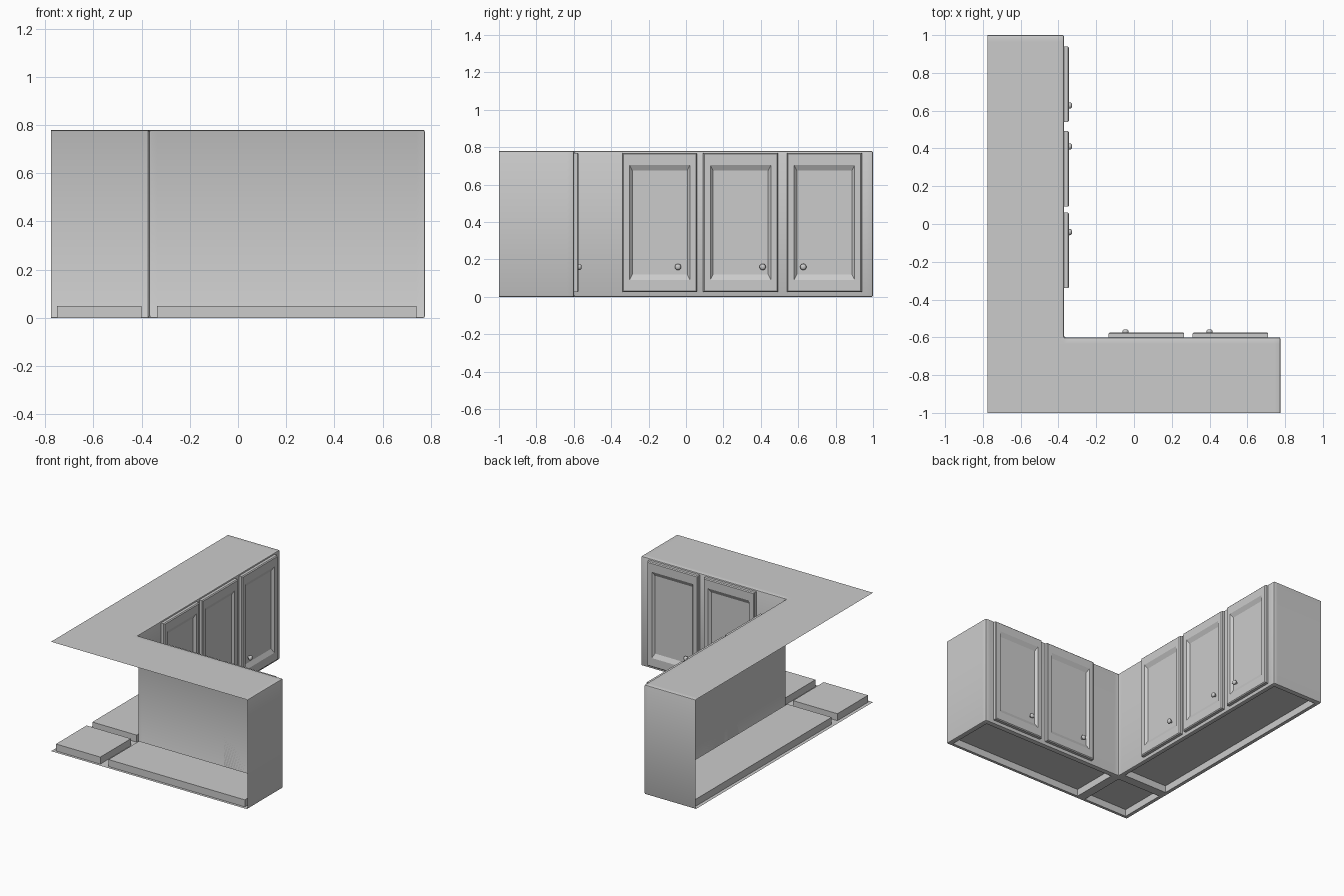
import bpy, bmesh, math
from mathutils import Vector

if "Cube" in bpy.data.objects:
    bpy.data.objects.remove(bpy.data.objects["Cube"])

H = 0.78
WALL_X, WALL_Y = -0.37, -0.60     # inner faces of the two legs


def finish(bm, name, smooth=None):
    me = bpy.data.meshes.new(name)
    bm.to_mesh(me)
    bm.free()
    ob = bpy.data.objects.new(name, me)
    bpy.context.collection.objects.link(ob)
    if smooth:
        bpy.ops.object.select_all(action='DESELECT')
        ob.select_set(True)
        bpy.context.view_layer.objects.active = ob
        bpy.ops.object.shade_smooth_by_angle(angle=math.radians(smooth))
    return ob


# L-shaped carcass, open towards the room walls (front and left)
def carcass():
    xs = [-0.775, -0.75, -0.40, WALL_X, -0.335, 0.74, 0.775]
    ys = [-1, -0.98, -0.635, WALL_Y, -0.57, 0.965, 1]
    panels = {(1, 1), (4, 1), (1, 4)}          # cells recessed from below
    bm = bmesh.new()
    cache = {}

    def v(i, j, k):
        if (i, j, k) not in cache:
            cache[i, j, k] = bm.verts.new((xs[i], ys[j], H * k))
        return cache[i, j, k]

    cells = [(i, j) for i in range(6) for j in range(6) if i < 3 or j < 3]
    for i, j in cells:
        loop = [(i, j), (i + 1, j), (i + 1, j + 1), (i, j + 1)]
        bm.faces.new([v(a, b, 0) for a, b in reversed(loop)])
        bm.faces.new([v(a, b, 1) for a, b in loop])
        # outer walls on the exposed right and back sides
        if (i + 1, j) not in cells:
            bm.faces.new([v(i + 1, j, 0), v(i + 1, j + 1, 0), v(i + 1, j + 1, 1), v(i + 1, j, 1)])
        if (i, j + 1) not in cells:
            bm.faces.new([v(i + 1, j + 1, 0), v(i, j + 1, 0), v(i, j + 1, 1), v(i + 1, j + 1, 1)])
    bm.normal_update()
    sharp = [e for e in bm.edges if len(e.link_faces) == 2 and e.calc_face_angle() > 0.5]
    bmesh.ops.bevel(bm, geom=sharp, offset=0.008, segments=2, profile=0.5, affect='EDGES')
    # recessed bottom panels
    bm.normal_update()
    centres = [Vector(((xs[i] + xs[i + 1]) / 2, (ys[j] + ys[j + 1]) / 2, 0)) for i, j in panels]
    faces = [f for f in bm.faces if any((f.calc_center_median() - c).length < 0.01 for c in centres)]
    for f in bmesh.ops.extrude_discrete_faces(bm, faces=faces)['faces']:
        bmesh.ops.translate(bm, verts=f.verts, vec=(0, 0, 0.05))
    return finish(bm, "cabinet_carcass", 30)


# Local frame for parts on a wall: u along the wall, n outwards, z up
def place(leg, u, n, z):
    return (WALL_X + n, u, z) if leg == "side" else (u, WALL_Y + n, z)


# Door with chamfered rim and sunken panel, as nested rectangular rings
def door(leg, u0, u1, name):
    rings = [(0, 0, 0), (0, 0, 0.02), (0.006, 0.006, 0.026), (0.038, 0.065, 0.026),
             (0.053, 0.095, 0.010)]
    bm = bmesh.new()
    loops = []
    for iu, iz, n in rings:
        a, b, c, d = u0 + iu, u1 - iu, 0.025 + iz, 0.77 - iz
        loops.append([bm.verts.new(place(leg, u, n, z)) for u, z in ((a, c), (b, c), (b, d), (a, d))])
    for p, q in zip(loops, loops[1:]):
        for k in range(4):
            m = (k + 1) % 4
            bm.faces.new((p[k], p[m], q[m], q[k]))
    bm.faces.new(loops[0])
    bm.faces.new(loops[-1])
    bmesh.ops.recalc_face_normals(bm, faces=bm.faces)
    finish(bm, name)


# Turned knob: stem and rounded head
def knob(leg, u, name, z=0.16, seg=16):
    profile = [(0.007, 0.0), (0.007, 0.020), (0.014, 0.023), (0.017, 0.029),
               (0.015, 0.036), (0.009, 0.041)]
    bm = bmesh.new()
    loops = [[bm.verts.new(place(leg, u + r * math.cos(t), n, z + r * math.sin(t)))
              for t in (2 * math.pi * k / seg for k in range(seg))] for r, n in profile]
    for p, q in zip(loops, loops[1:]):
        for k in range(seg):
            m = (k + 1) % seg
            bm.faces.new((p[k], p[m], q[m], q[k]))
    bm.faces.new(loops[0])
    bm.faces.new(loops[-1])
    bmesh.ops.recalc_face_normals(bm, faces=bm.faces)
    finish(bm, name, 50)


carcass()

# Doors and knobs: leg, door start, door end, knob position
DOORS = [("side", -0.34, 0.06, -0.043), ("side", 0.092, 0.492, 0.41), ("side", 0.54, 0.94, 0.627),
         ("front", -0.135, 0.265, -0.045), ("front", 0.31, 0.71, 0.40)]
for i, (leg, a, b, k) in enumerate(DOORS, 1):
    door(leg, a, b, f"{leg}_door_{i}")
    knob(leg, k, f"{leg}_knob_{i}")
